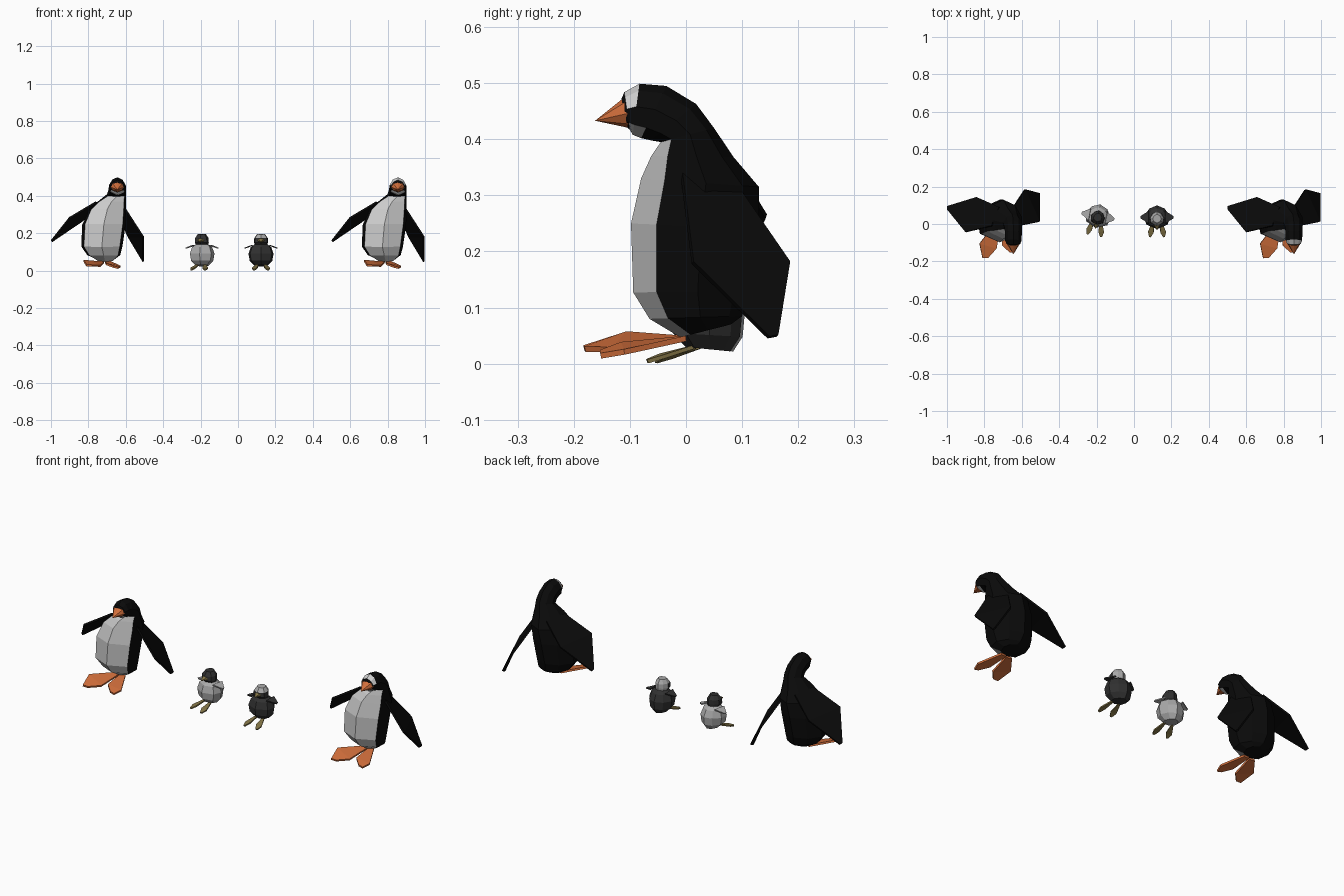
import bpy, bmesh, math
from mathutils import Vector, Matrix

if "Cube" in bpy.data.objects:
    bpy.data.objects.remove(bpy.data.objects["Cube"], do_unlink=True)


def material(name, r, g, b):
    m = bpy.data.materials.new(name)
    m.use_nodes = True
    m.diffuse_color = (r, g, b, 1)
    m.node_tree.nodes["Principled BSDF"].inputs["Base Color"].default_value = (r, g, b, 1)
    return m


BLACK = material("feather_black", .003, .003, .003)
WHITE = material("belly_white", .62, .62, .62)
ORANGE = material("bill_orange", .65, .16, .045)
DARK = material("down_dark_grey", .03, .03, .03)
PALE = material("down_pale_grey", .4, .4, .4)
OLIVE = material("chick_olive", .22, .17, .06)


def finish(name, bm, mats, place):
    bmesh.ops.recalc_face_normals(bm, faces=bm.faces)
    mesh = bpy.data.meshes.new(name)
    bm.to_mesh(mesh)
    bm.free()
    for m in mats:
        mesh.materials.append(m)
    ob = bpy.data.objects.new(name, mesh)
    ob.matrix_world = place
    bpy.context.collection.objects.link(ob)
    return ob


# Fraction from front to back, and share of the half width, round each ring
SECTION = [(0, 0), (.2, .87), (.55, 1), (.86, .62), (1, 0), (.86, -.62), (.55, -1), (.2, -.87)]


def loft(name, rings, mats, place, rule=lambda band, col: 0):
    """Skin rings given as front y, front z, back y, back z, centre x, half width."""
    bm = bmesh.new()
    loops = []
    for fy, fz, by, bz, cx, hw in rings:
        loops.append([bm.verts.new((cx + hw * w, fy + (by - fy) * t, fz + (bz - fz) * t))
                      for t, w in SECTION])
    for band, (a, b) in enumerate(zip(loops, loops[1:])):
        for i in range(8):
            j = (i + 1) % 8
            f = bm.faces.new((a[i], a[j], b[j], b[i]))
            f.material_index = rule(band, min(i, 7 - i))
    bm.faces.new(loops[0])
    bm.faces.new(loops[-1])
    return finish(name, bm, mats, place)


def plate(name, rows, mat, place, thick=.01):
    """Thin blade through successive rows of points."""
    bm = bmesh.new()
    vs = [[bm.verts.new(p) for p in row] for row in rows]
    for a, b in zip(vs, vs[1:]):
        for i in range(len(a) - 1):
            bm.faces.new((a[i], a[i + 1], b[i + 1], b[i]))
    ob = finish(name, bm, [mat], place)
    mod = ob.modifiers.new("thickness", "SOLIDIFY")
    mod.thickness = thick
    mod.offset = 0


def cone(name, base, tip, hw, hz, mat, place):
    bm = bmesh.new()
    ring = [bm.verts.new((base[0] + hw * math.cos(a), base[1] - .008 * math.sin(a), base[2] + hz * math.sin(a)))
            for a in [k * math.pi / 4 for k in range(8)]]
    top = bm.verts.new(tip)
    for i in range(8):
        bm.faces.new((ring[i], ring[(i + 1) % 8], top))
    bm.faces.new(ring)
    finish(name, bm, [mat], place)


# Adult body, in coordinates where the bird's middle is x = 0
BODY = [(-.01, .047, .08, .07, .04, .045), (-.065, .08, .1, .085, .032, .088),
        (-.094, .127, .115, .13, .022, .11), (-.098, .25, .13, .24, .033, .116),
        (-.08, .33, .13, .315, .052, .1), (-.062, .37, .085, .368, .075, .075),
        (-.045, .395, .05, .42, .1, .05)]
HEAD = [(-.045, .395, .05, .42, .1, .05), (-.062, .398, .018, .463, .104, .046),
        (-.08, .402, -.035, .495, .105, .045), (-.095, .408, -.083, .499, .105, .044),
        (-.1, .417, -.11, .484, .105, .037), (-.104, .42, -.115, .472, .105, .03)]


def adult(label, x, pale_face):
    place = Matrix.Translation((x, 0, 0))

    # White front, black sides and back
    loft(label + "_body", BODY, [BLACK, WHITE], place, lambda band, col: int(col == 0))

    # Pale chin, and a pale brow on one of the pair
    def face_rule(band, col):
        if col == 0:
            return int(2 <= band <= 3)
        return int(pale_face and band == 3 and col >= 2)
    loft(label + "_head", HEAD, [BLACK, WHITE], place, face_rule)
    cone(label + "_beak", (.105, -.104, .446), (.105, -.162, .433), .036, .027, ORANGE, place)

    # Left wing hangs low, right wing is held out
    plate(label + "_left_wing", [[(.13, -.01, .355), (.09, .07, .345)],
                                 [(.243, .012, .18), (.165, .184, .18)],
                                 [(.243, .147, .047), (.243, .163, .05)]], BLACK, place)
    plate(label + "_right_wing", [[(-.01, -.01, .365), (.03, .09, .35)],
                                  [(-.15, -.043, .282), (-.09, .143, .262)],
                                  [(-.248, .078, .158), (-.246, .095, .156)]], BLACK, place)

    # Splayed feet
    plate(label + "_right_foot", [[(.005, .0, .045), (.035, -.005, .045)],
                                  [(-.076, -.105, .053), (.015, -.13, .025)],
                                  [(-.06, -.182, .028), (-.03, -.18, .026)]], ORANGE, place)
    plate(label + "_left_foot", [[(.04, 0, .045), (.07, 0, .045)],
                                 [(.045, -.115, .034), (.122, -.11, .021)],
                                 [(.085, -.152, .02), (.108, -.152, .014)]], ORANGE, place)


adult("first_adult", -.75, False)
adult("second_adult", .75, True)

# Chick rings
CHICK_BODY = [(-.035, .03, .045, .022, 0, .035), (-.058, .055, .062, .048, 0, .06),
              (-.062, .09, .066, .09, 0, .067), (-.05, .125, .05, .125, 0, .055),
              (-.03, .14, .03, .14, 0, .034)]
CHICK_HEAD = [(-.03, .136, .03, .138, 0, .032), (-.046, .15, .033, .152, 0, .038),
              (-.044, .173, .032, .175, 0, .036), (-.028, .194, .018, .196, 0, .022)]


def chick(label, x, y, turn, body, head, face):
    place = Matrix.Translation((x, y, 0)) @ Matrix.Rotation(math.radians(turn), 4, "Z")
    loft(label + "_body", CHICK_BODY, [body], place)
    loft(label + "_head", CHICK_HEAD, [head, face], place,
         lambda band, col: int(band < 2 and col < 2))
    cone(label + "_beak", (0, -.036, .16), (0, -.068, .155), .019, .012, OLIVE, place)
    for side, s in (("left", 1), ("right", -1)):
        plate(f"{label}_{side}_wing", [[(s * .045, -.03, .135), (s * .045, .035, .135)],
                                       [(s * .088, -.004, .12), (s * .088, .008, .12)]],
              body, place, .006)
        plate(f"{label}_{side}_foot", [[(s * .015, -.02, .03), (s * .026, -.02, .03)],
                                       [(s * .018, -.08, .015), (s * .048, -.075, .012)],
                                       [(s * .032, -.104, .005), (s * .042, -.102, .004)]],
              OLIVE, place, .007)


chick("pale_chick", -.193, .04, -11, PALE, DARK, DARK)
chick("dark_chick", .123, .034, 0, DARK, PALE, DARK)
